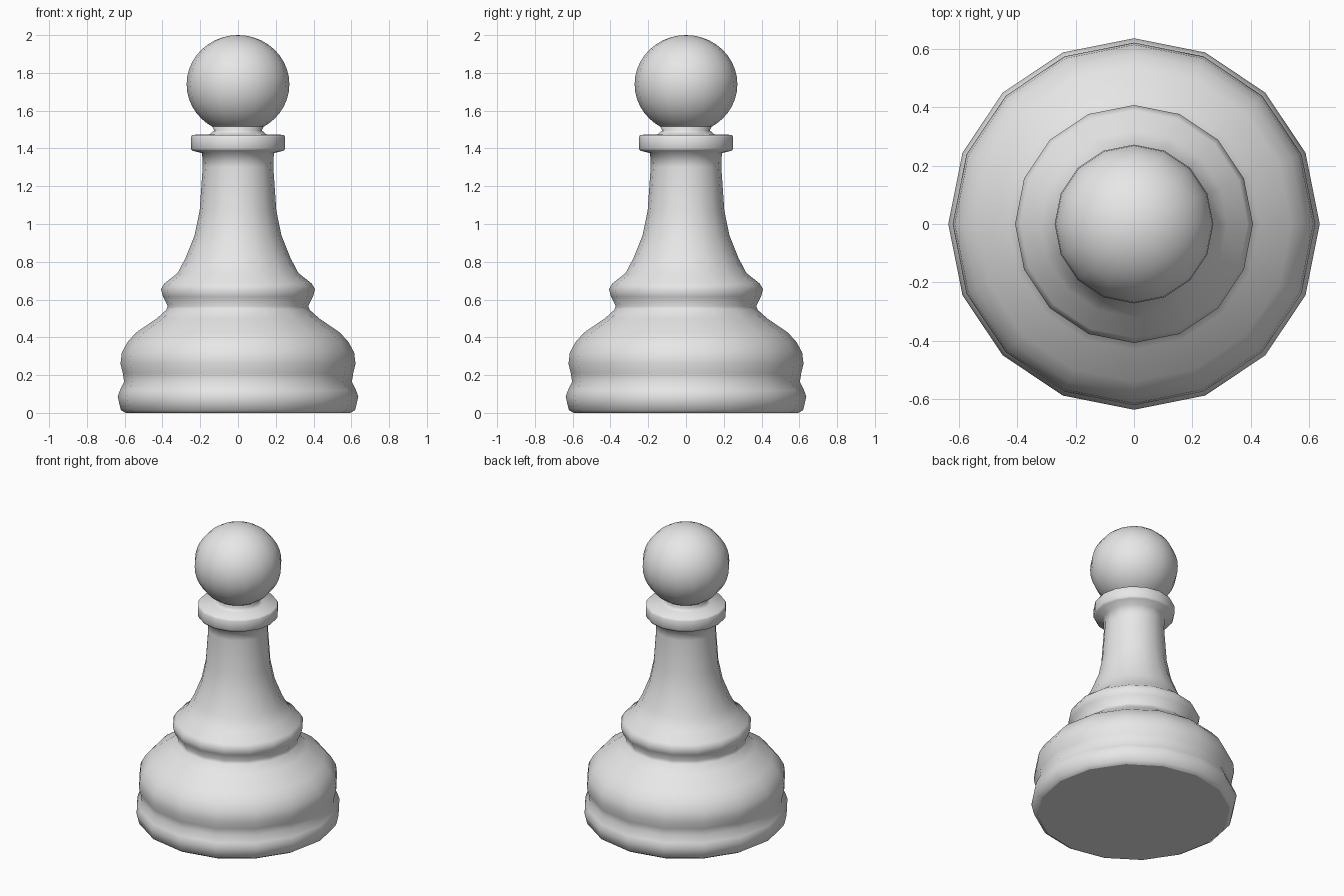
import bpy
import bmesh
import math

cube = bpy.data.objects.get("Cube")
if cube:
    bpy.data.objects.remove(cube, do_unlink=True)

SIDES = 16

grey = bpy.data.materials.new("light_grey")
grey.use_nodes = True
grey.diffuse_color = (0.8, 0.8, 0.8, 1)
grey.node_tree.nodes["Principled BSDF"].inputs["Base Color"].default_value = (0.8, 0.8, 0.8, 1)


def finish(name, bm):
    """Turn a bmesh into a named object with the grey material."""
    bmesh.ops.recalc_face_normals(bm, faces=bm.faces)
    mesh = bpy.data.meshes.new(name)
    bm.to_mesh(mesh)
    bm.free()
    mesh.materials.append(grey)
    obj = bpy.data.objects.new(name, mesh)
    bpy.context.collection.objects.link(obj)
    return obj


def lathe(name, profile):
    """Revolve (radius, height) points; caps are flat, the wall is smooth."""
    bm = bmesh.new()
    rings = []
    for r, z in profile:
        angles = [math.tau * i / SIDES for i in range(SIDES)]
        rings.append([bm.verts.new((r * math.cos(a), r * math.sin(a), z)) for a in angles])
    for low, high in zip(rings, rings[1:]):
        for i in range(SIDES):
            j = (i + 1) % SIDES
            bm.faces.new((low[i], low[j], high[j], high[i])).smooth = True
    bm.faces.new(rings[0][::-1])
    bm.faces.new(rings[-1])
    return finish(name, bm)


# Foot, bulge, waist ring, stem and collar as one turned profile
foot = [(0.595, 0), (0.62, 0.015), (0.637, 0.085), (0.625, 0.12), (0.603, 0.165)]
bulge = [(0.61, 0.21), (0.622, 0.26), (0.615, 0.32), (0.585, 0.375),
         (0.54, 0.425), (0.43, 0.5), (0.38, 0.545)]
waist = [(0.372, 0.565), (0.397, 0.615), (0.408, 0.655), (0.39, 0.685)]
stem = [(0.32, 0.74), (0.278, 0.82), (0.23, 0.94), (0.203, 1.07),
        (0.187, 1.3), (0.19, 1.375)]
collar = [(0.243, 1.388), (0.25, 1.4), (0.25, 1.46), (0.243, 1.472)]
neck = [(0.15, 1.475), (0.126, 1.495), (0.14, 1.525), (0.12, 1.55)]
lathe("body", foot + bulge + waist + stem + collar + neck)

# Ball head, its lower end sunk into the neck
bm = bmesh.new()
bmesh.ops.create_uvsphere(bm, u_segments=SIDES, v_segments=20, radius=1)
bmesh.ops.scale(bm, vec=(0.272, 0.272, 0.26), verts=bm.verts)
bmesh.ops.translate(bm, vec=(0, 0, 1.74), verts=bm.verts)
for face in bm.faces:
    face.smooth = True
finish("head", bm)
